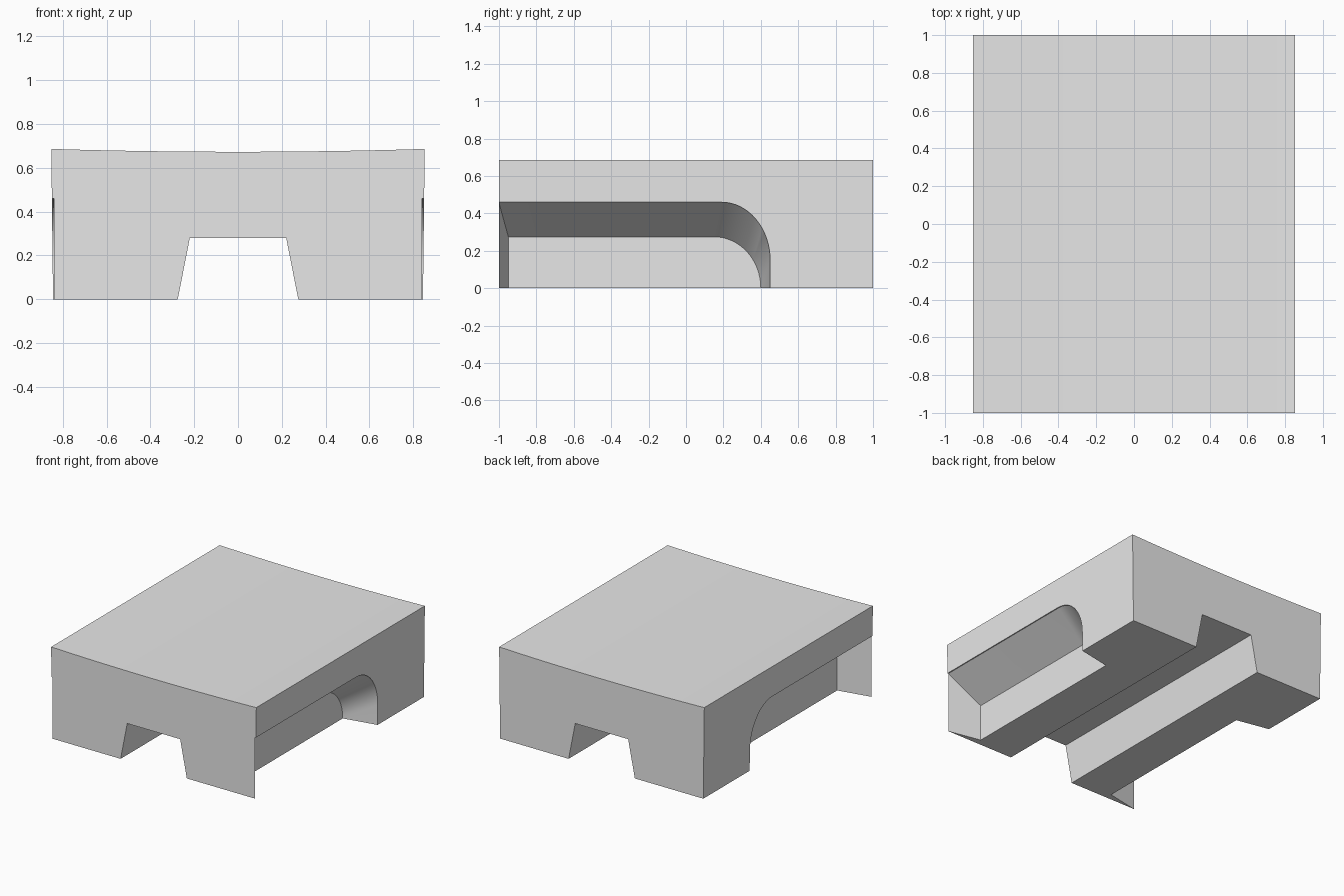
import bpy
import bmesh
import math

cube = bpy.data.objects.get("Cube")
if cube:
    bpy.data.objects.remove(cube, do_unlink=True)

# Single grey material
grey = bpy.data.materials.new("plain grey")
grey.use_nodes = True
colour = (0.8, 0.8, 0.8, 1)
grey.diffuse_color = colour
grey.node_tree.nodes["Principled BSDF"].inputs["Base Color"].default_value = colour


def loft(name, rings):
    """Closed solid skinned through rings of matching points."""
    bm = bmesh.new()
    loops = [[bm.verts.new(p) for p in ring] for ring in rings]
    n = len(loops[0])
    for a, b in zip(loops, loops[1:]):
        for i in range(n):
            j = (i + 1) % n
            bm.faces.new((a[i], a[j], b[j], b[i]))
    bm.faces.new(loops[0])
    bm.faces.new(loops[-1])
    bmesh.ops.recalc_face_normals(bm, faces=bm.faces)
    mesh = bpy.data.meshes.new(name)
    bm.to_mesh(mesh)
    bm.free()
    mesh.materials.append(grey)
    obj = bpy.data.objects.new(name, mesh)
    bpy.context.collection.objects.link(obj)
    return obj


# Block profile: slightly dished top, tapered sides, channel underneath
TOP, BOTTOM, STEPS = 0.852, 0.844, 16
profile = [(-BOTTOM, 0), (-0.275, 0), (-0.22, 0.28), (0.22, 0.28), (0.275, 0), (BOTTOM, 0)]
for i in range(STEPS + 1):
    t = 1 - 2 * i / STEPS
    profile.append((TOP * t, 0.673 + 0.013 * t * t))
block = loft("block", [[(x, y, z) for x, z in profile] for y in (-1, 1)])


# Side recess: flat roof that curves down to the base at its rear end
def recess_ring(x, front, arc_y, arc_z, radius_y, radius_z, steps=16):
    pts = [(front, -0.1), (front, arc_z + radius_z)]
    for i in range(steps + 1):
        a = math.pi / 2 * (1 - i / steps)
        pts.append((arc_y + radius_y * math.cos(a), arc_z + radius_z * math.sin(a)))
    pts.append((arc_y + radius_y, -0.1))
    return [(x, y, z) for y, z in pts]


for side, word in ((1, "left"), (-1, "right")):
    opening = (-1.0005, 0.19, 0.15, 0.26, 0.31)
    rings = [recess_ring(side * 0.59, -0.95, 0.15, 0, 0.25, 0.275),
             recess_ring(side * 0.842, *opening),
             recess_ring(side * 1.0, *opening)]
    cutter = loft(word + "_recess_cutter", rings)
    cutter.hide_render = True
    cutter.hide_set(True)
    cut = block.modifiers.new(word + " recess", 'BOOLEAN')
    cut.operation = 'DIFFERENCE'
    cut.solver = 'EXACT'
    cut.object = cutter

# Apply the cuts, drop the cutters and smooth the curved ends
bpy.context.view_layer.update()
graph = bpy.context.evaluated_depsgraph_get()
result = bpy.data.meshes.new_from_object(block.evaluated_get(graph))
block.modifiers.clear()
block.data = result
for word in ("left", "right"):
    bpy.data.objects.remove(bpy.data.objects[word + "_recess_cutter"], do_unlink=True)

bpy.ops.object.select_all(action='DESELECT')
block.select_set(True)
bpy.context.view_layer.objects.active = block
bpy.ops.object.shade_smooth_by_angle(angle=math.radians(25))
